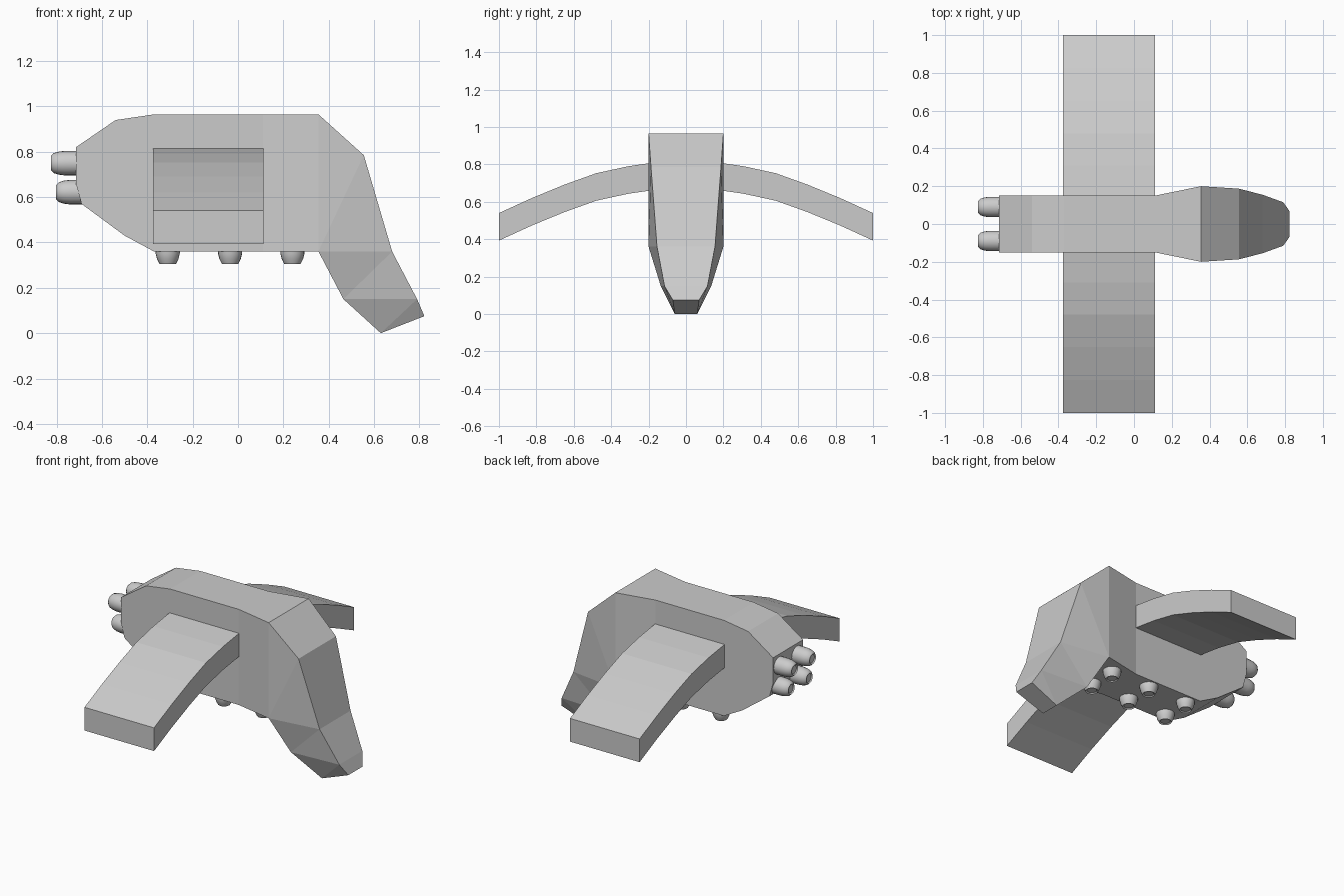
import bpy, bmesh, math
from mathutils import Matrix

if "Cube" in bpy.data.objects:
    bpy.data.objects.remove(bpy.data.objects["Cube"])


def make_object(name, bm):
    bmesh.ops.recalc_face_normals(bm, faces=bm.faces)
    me = bpy.data.meshes.new(name)
    bm.to_mesh(me)
    bm.free()
    ob = bpy.data.objects.new(name, me)
    bpy.context.collection.objects.link(ob)
    return ob


# Fuselage: loop of (x, z, half width) around the side outline
outline = [(-0.715, 0.82, .15), (-0.54, 0.94, .15), (-0.37, 0.965, .15), (0.11, 0.965, .15),
           (0.355, 0.965, .20), (0.555, 0.785, .187), (0.68, 0.36, .155), (0.79, 0.15, .115),
           (0.822, 0.075, .07), (0.63, 0.0, .06), (0.465, 0.15, .135), (0.355, 0.36, .20),
           (0.11, 0.36, .15), (-0.37, 0.36, .15), (-0.50, 0.43, .15), (-0.69, 0.57, .15),
           (-0.715, 0.66, .15)]
# Side panels, as indices into the outline
panels = [(0, 1, 2, 3, 12, 13, 14, 15, 16), (3, 4, 11, 12), (4, 5, 11), (5, 6, 11),
          (6, 10, 11), (6, 7, 10), (7, 9, 10), (7, 8, 9)]
bm = bmesh.new()
right = [bm.verts.new((x, -w, z)) for x, z, w in outline]
left = [bm.verts.new((x, w, z)) for x, z, w in outline]
n = len(outline)
for i in range(n):
    j = (i + 1) % n
    bm.faces.new((right[i], right[j], left[j], left[i]))
for p in panels:
    for side in (right, left):
        bm.faces.new([side[i] for i in p])
make_object("fuselage", bm)

# Drooping wings: arched strip with constant thickness, extruded along x
arch = [(0.14, 0.815), (0.31, 0.79), (0.48, 0.753), (0.65, 0.692), (0.825, 0.62), (1.0, 0.54)]
thick = 0.147
for side, name in ((-1, "wing_right"), (1, "wing_left")):
    bm = bmesh.new()
    rings = []
    for y, z in arch:
        rings.append([bm.verts.new((x, side * y, zz)) for x, zz in
                      ((-0.375, z), (0.112, z), (0.112, z - thick), (-0.375, z - thick))])
    for a, b in zip(rings, rings[1:]):
        for k in range(4):
            m = (k + 1) % 4
            bm.faces.new((a[k], a[m], b[m], b[k]))
    bm.faces.new(rings[0])
    bm.faces.new(rings[-1])
    make_object(name, bm)


# Thruster nozzle: lathed bell with a shallow recessed mouth
def nozzle(name, profile, matrix, segs=20):
    bm = bmesh.new()
    rings = []
    for r, h in profile:
        rings.append([bm.verts.new((r * math.cos(2 * math.pi * k / segs),
                                    r * math.sin(2 * math.pi * k / segs), h))
                      for k in range(segs)])
    for a, b in zip(rings, rings[1:]):
        for k in range(segs):
            m = (k + 1) % segs
            bm.faces.new((a[k], a[m], b[m], b[k]))
    bm.faces.new(rings[0])
    bm.faces.new(rings[-1])
    bm.transform(matrix)
    ob = make_object(name, bm)
    bpy.context.view_layer.objects.active = ob
    ob.select_set(True)
    bpy.ops.object.shade_smooth_by_angle(angle=math.radians(35))
    ob.select_set(False)


rear = [(.054, -.03), (.054, .055), (.051, .08), (.044, .103), (.032, .115), (.026, .108)]
belly = [(.054, -.02), (.053, .01), (.047, .033), (.036, .055), (.028, .049)]
for s, tag in ((-1, "right"), (1, "left")):
    # Rear engines, upper and lower pair
    for level, x, z in (("upper", -0.71, 0.75), ("lower", -0.687, 0.622)):
        nozzle(f"rear_engine_{level}_{tag}", rear,
               Matrix.Translation((x, s * 0.09, z)) @ Matrix.Rotation(-math.pi / 2, 4, 'Y'))
    # Belly thrusters
    for i, x in enumerate((-0.31, -0.035, 0.24)):
        nozzle(f"belly_thruster_{tag}_{i + 1}", belly,
               Matrix.Translation((x, s * 0.09, 0.36)) @ Matrix.Rotation(math.pi, 4, 'X'))
